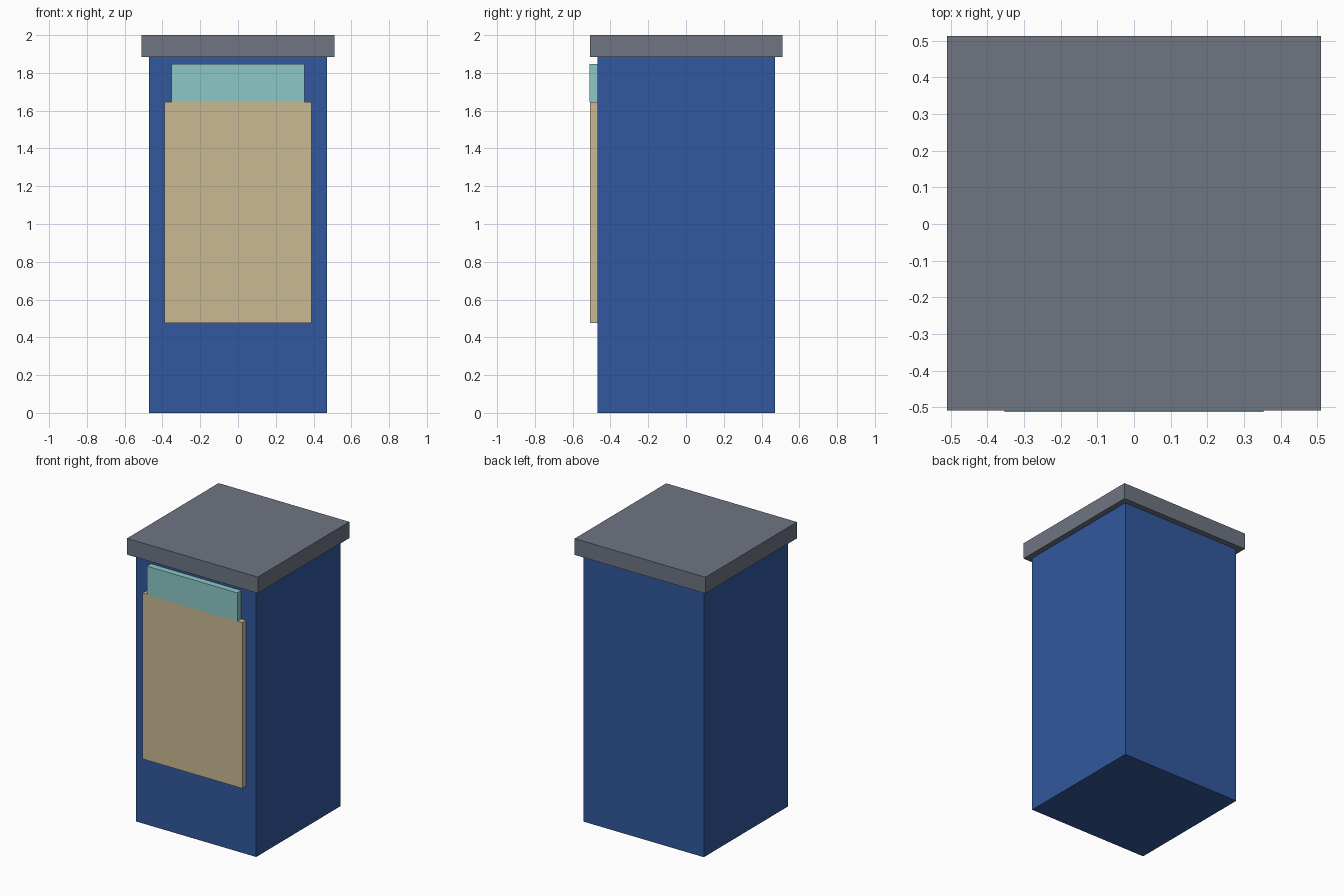
import bpy

cube = bpy.data.objects.get("Cube")
if cube:
    bpy.data.objects.remove(cube, do_unlink=True)


def material(name, rgb):
    mat = bpy.data.materials.new(name)
    mat.use_nodes = True
    colour = (*rgb, 1.0)
    mat.diffuse_color = colour
    mat.node_tree.nodes["Principled BSDF"].inputs["Base Color"].default_value = colour
    return mat


def box(name, mat, x_half, y_range, z_range):
    """Box centred on x = 0, spanning the given y and z ranges."""
    (y0, y1), (z0, z1) = y_range, z_range
    bpy.ops.mesh.primitive_cube_add(size=1, location=(0, (y0 + y1) / 2, (z0 + z1) / 2))
    obj = bpy.context.object
    obj.name = obj.data.name = name
    obj.scale = (2 * x_half, y1 - y0, z1 - z0)
    bpy.ops.object.transform_apply(location=False, rotation=False, scale=True)
    obj.data.materials.append(mat)
    return obj


blue = material("blue", (0.032, 0.098, 0.342))
grey = material("slate grey", (0.156, 0.178, 0.223))
tan = material("tan", (0.578, 0.491, 0.287))
teal = material("pale teal", (0.262, 0.578, 0.565))

FRONT, BACK = -0.468, 0.472

# Cabinet and overhanging lid
box("body", blue, 0.47, (FRONT, BACK), (0, 1.885))
box("lid", grey, 0.51, (-0.508, 0.512), (1.885, 2))

# Panels on the front face
box("front_panel", tan, 0.39, (-0.508, FRONT), (0.477, 1.647))
box("header_panel", teal, 0.353, (-0.512, FRONT), (1.647, 1.848))
